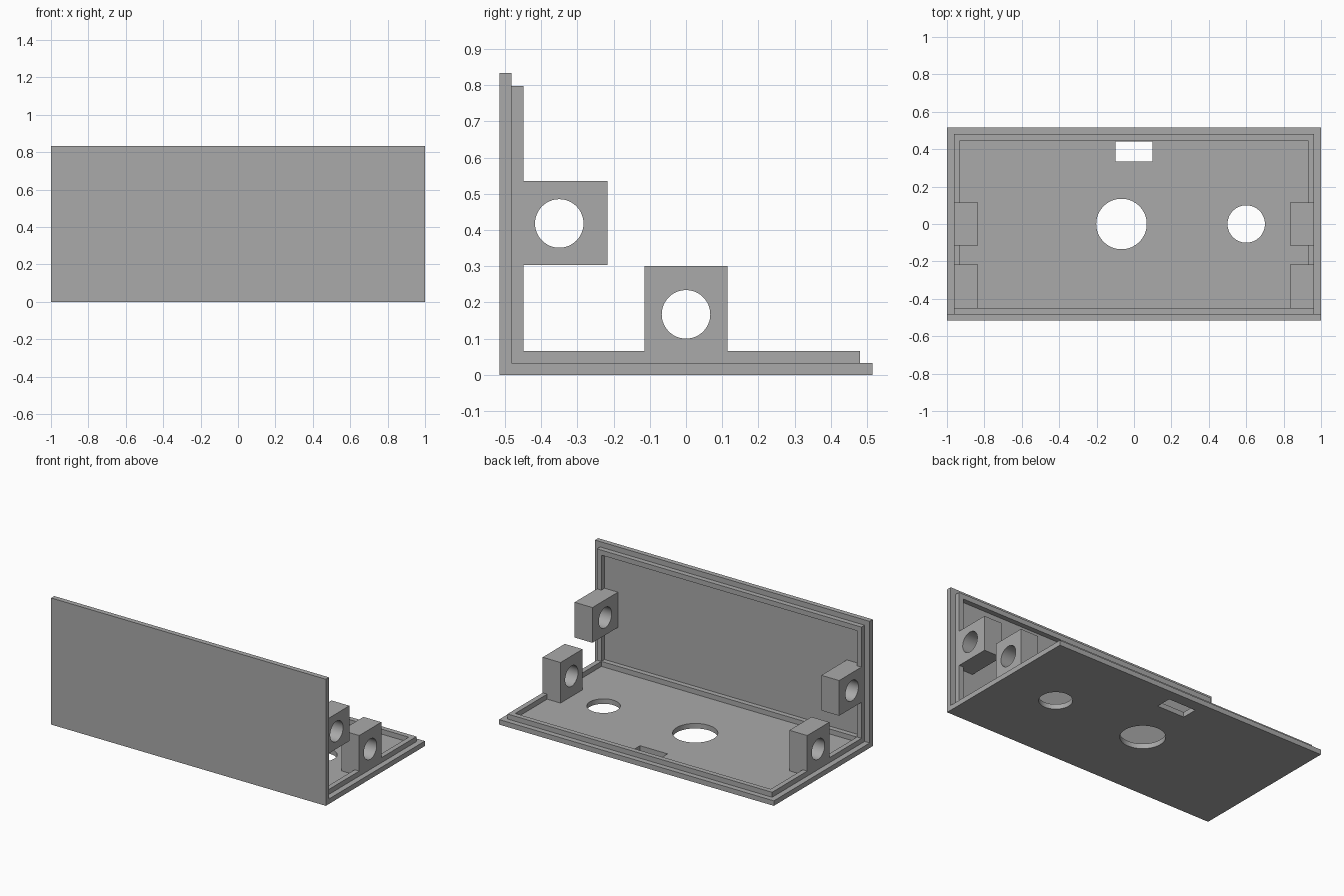
import bpy
import math
from mathutils import Vector

cube = bpy.data.objects.get("Cube")
if cube:
    bpy.data.objects.remove(cube, do_unlink=True)

grey = bpy.data.materials.new("plain_grey")
grey.use_nodes = True
colour = (0.4, 0.4, 0.4, 1)
grey.diffuse_color = colour
grey.node_tree.nodes["Principled BSDF"].inputs["Base Color"].default_value = colour


def box(name, low, high):
    """Box between two opposite corners."""
    low, high = Vector(low), Vector(high)
    bpy.ops.mesh.primitive_cube_add(size=1, location=(low + high) / 2)
    ob = bpy.context.object
    ob.name = name
    ob.scale = high - low
    bpy.ops.object.transform_apply(location=False, rotation=False, scale=True)
    ob.data.materials.append(grey)
    return ob


def rod(radius, depth, location, rotation=(0, 0, 0)):
    bpy.ops.mesh.primitive_cylinder_add(vertices=64, radius=radius, depth=depth,
                                        location=location, rotation=rotation)
    ob = bpy.context.object
    ob.data.materials.append(grey)
    return ob


def cut(target, cutter):
    """Subtract the cutter and discard it."""
    cutter.hide_render = True
    mod = target.modifiers.new("opening", 'BOOLEAN')
    mod.operation = 'DIFFERENCE'
    mod.solver = 'EXACT'
    mod.object = cutter
    bpy.ops.object.select_all(action='DESELECT')
    target.select_set(True)
    bpy.context.view_layer.objects.active = target
    bpy.ops.object.modifier_apply(modifier=mod.name)
    bpy.data.objects.remove(cutter, do_unlink=True)
    bpy.ops.object.shade_smooth_by_angle(angle=math.radians(30))


W, D, H = 1.0, 0.515, 0.833      # half width, half depth, height
T = 0.033                        # plate and rim thickness
RX, RY = W - 0.037, D - 0.035    # outer edge of the rims
RZ = H - 0.035                   # top of the upright rim
Y0 = T - D                       # inside face of the front panel

# Floor with two round openings and one slot
floor = box("floor_panel", (-W, -D, 0), (W, D, T))
cut(floor, rod(0.135, 0.2, (-0.067, 0, 0)))
cut(floor, rod(0.1, 0.2, (0.6, 0, 0)))
cut(floor, box("slot_cutter", (-0.1, 0.335, -0.1), (0.1, 0.44, 0.1)))

# Upright front panel
box("front_panel", (-W, -D, T), (W, Y0, H))

# Raised rim around the floor
floor_rim = box("floor_rim", (-RX, Y0, T), (RX, RY, 2 * T))
cut(floor_rim, box("rim_cutter", (T - RX, Y0 + T, 0), (RX - T, RY - T, 0.2)))

# Raised rim around the front panel, sharing the corner strip with the floor rim
front_rim = box("front_rim", (-RX, Y0, 2 * T), (RX, Y0 + T, RZ))
cut(front_rim, box("rim_cutter", (T - RX, -D, T), (RX - T, 0, RZ - T)))

# Screw lugs: a mirrored pair on the floor and another on the front panel
LX = 0.833
for side, s in (("left", 1), ("right", -1)):
    x_low, x_high = sorted((s * LX, s * RX))
    x_mid = (x_low + x_high) / 2
    across = (0, math.pi / 2, 0)
    lug = box(side + "_floor_lug", (x_low, -0.115, T), (x_high, 0.115, 0.3))
    cut(lug, rod(0.067, 0.4, (x_mid, 0, 0.167), across))
    lug = box(side + "_front_lug", (x_low, Y0, 0.303), (x_high, -0.217, 0.535))
    cut(lug, rod(0.067, 0.4, (x_mid, -0.35, 0.418), across))
